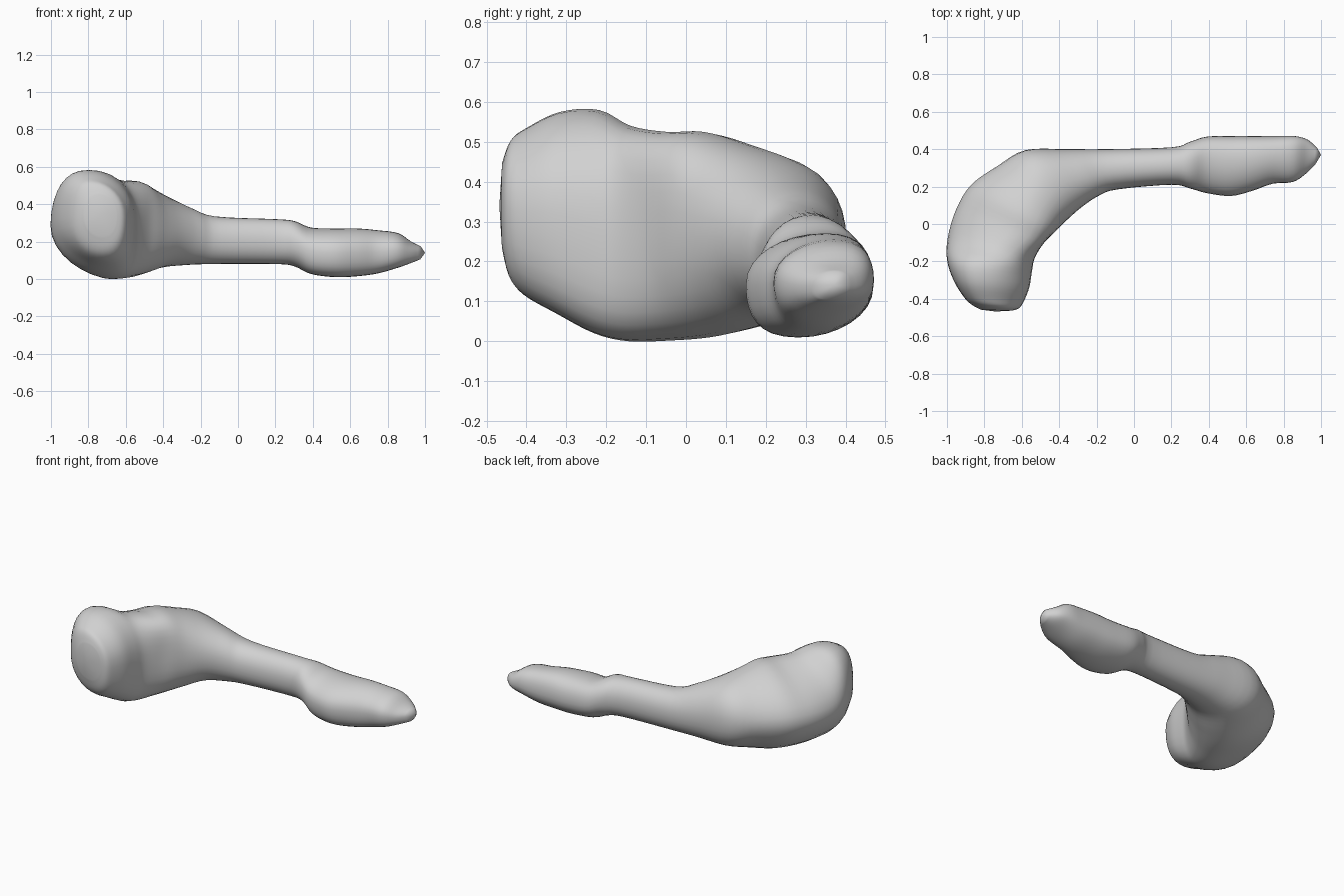
import bpy, bmesh, math
from mathutils import Vector

if "Cube" in bpy.data.objects:
    bpy.data.objects.remove(bpy.data.objects["Cube"])

SIDES, STEPS = 32, 4

# Cross-sections from the thick end to the tip:
# outer edge x, y / inner edge x, y / bottom z, top z
SECTIONS = [
    (-0.82, -0.458, -0.65, -0.463, 0.23, 0.45),
    (-0.87, -0.43, -0.615, -0.45, 0.16, 0.505),
    (-0.91, -0.39, -0.59, -0.415, 0.115, 0.535),
    (-0.965, -0.30, -0.56, -0.34, 0.07, 0.575),
    (-1.00, -0.19, -0.545, -0.25, 0.02, 0.58),
    (-0.995, -0.07, -0.53, -0.18, 0.00, 0.54),
    (-0.95, 0.08, -0.48, -0.10, 0.002, 0.525),
    (-0.87, 0.21, -0.42, -0.04, 0.01, 0.525),
    (-0.73, 0.31, -0.36, 0.02, 0.03, 0.495),
    (-0.58, 0.395, -0.28, 0.09, 0.06, 0.45),
    (-0.36, 0.40, -0.19, 0.15, 0.075, 0.385),
    (-0.16, 0.40, -0.09, 0.185, 0.08, 0.335),
    (0.20, 0.41, 0.20, 0.21, 0.08, 0.32),
    (0.30, 0.44, 0.30, 0.19, 0.068, 0.31),
    (0.39, 0.467, 0.39, 0.165, 0.027, 0.275),
    (0.52, 0.47, 0.52, 0.15, 0.01, 0.27),
    (0.64, 0.47, 0.64, 0.18, 0.015, 0.27),
    (0.76, 0.47, 0.74, 0.215, 0.03, 0.26),
    (0.86, 0.47, 0.85, 0.225, 0.06, 0.245),
    (0.93, 0.45, 0.92, 0.27, 0.085, 0.20),
    (0.98, 0.405, 0.97, 0.32, 0.105, 0.175),
]
# Sideways lean of the ridge and the belly, towards the inner edge
RIDGE = (-0.1, -0.2, -0.25, -0.2, -0.05, 0.25, 0.42, 0.32, 0.15)
BELLY = (0.1, 0.15, 0.2, 0.3, 0.35, 0.35, 0.3, 0.2, 0.1)
BEND_START, BEND_END, GRIP_START = 4, 9, 14


def shape(i):
    """Ridge lean, belly lean and roundness of the outer side."""
    outer = 1.08 if BEND_START < i < BEND_END else 0.92
    if i < len(RIDGE):
        return RIDGE[i], BELLY[i], outer
    return (-0.2, 0.2, outer) if i >= GRIP_START else (0.0, 0.0, outer)


def spline(a, b, c, d, t):
    """Smooth in-between value of b and c."""
    return 0.5 * (2*b + (c - a)*t + (2*a - 5*b + 4*c - d)*t*t + (3*b - a - 3*c + d)*t**3)


def smooth_sections():
    rows = [s + shape(i) for i, s in enumerate(SECTIONS)]
    n = len(rows)
    for i in range(n - 1):
        four = [rows[min(max(k, 0), n - 1)] for k in range(i - 1, i + 3)]
        for s in range(STEPS):
            yield [spline(*v, s / STEPS) for v in zip(*four)]
    yield rows[-1]


def rounded(v, power):
    return math.copysign(abs(v) ** power, v)


bm = bmesh.new()
rings = []
for xo, yo, xi, yi, z0, z1, ridge, belly, outer_power in smooth_sections():
    outer, inner = Vector((xo, yo, 0)), Vector((xi, yi, 0))
    mid, half = (outer + inner) / 2, (inner - outer) / 2
    ring = []
    for k in range(SIDES):
        a = 2 * math.pi * k / SIDES
        c, s = math.cos(a), math.sin(a)
        power = outer_power if c < 0 else 0.92
        lean = (ridge if s > 0 else belly) * s * s
        p = mid + half * (rounded(c, power) + lean)
        p.z = (z0 + z1) / 2 + (z1 - z0) / 2 * rounded(s, power)
        ring.append(bm.verts.new(p))
    rings.append(ring)

# Skin between the rings
for r, q in zip(rings, rings[1:]):
    for k in range(SIDES):
        j = (k + 1) % SIDES
        bm.faces.new((r[k], r[j], q[j], q[k]))

# Domed ends
for ring, peak in ((rings[0], (-0.74, -0.468, 0.34)), (rings[-1], (1.0, 0.37, 0.14))):
    tip = bm.verts.new(peak)
    for k in range(SIDES):
        bm.faces.new((ring[k], ring[(k + 1) % SIDES], tip))
bmesh.ops.recalc_face_normals(bm, faces=bm.faces)

mesh = bpy.data.meshes.new("curved_club")
bm.to_mesh(mesh)
bm.free()
club = bpy.data.objects.new("curved_club", mesh)
bpy.context.collection.objects.link(club)

grey = bpy.data.materials.new("light_grey")
grey.diffuse_color = (0.64, 0.64, 0.64, 1)
grey.use_nodes = True
grey.node_tree.nodes["Principled BSDF"].inputs["Base Color"].default_value = grey.diffuse_color
mesh.materials.append(grey)

bpy.context.view_layer.objects.active = club
club.select_set(True)
bpy.ops.object.shade_smooth_by_angle(angle=math.radians(60))
